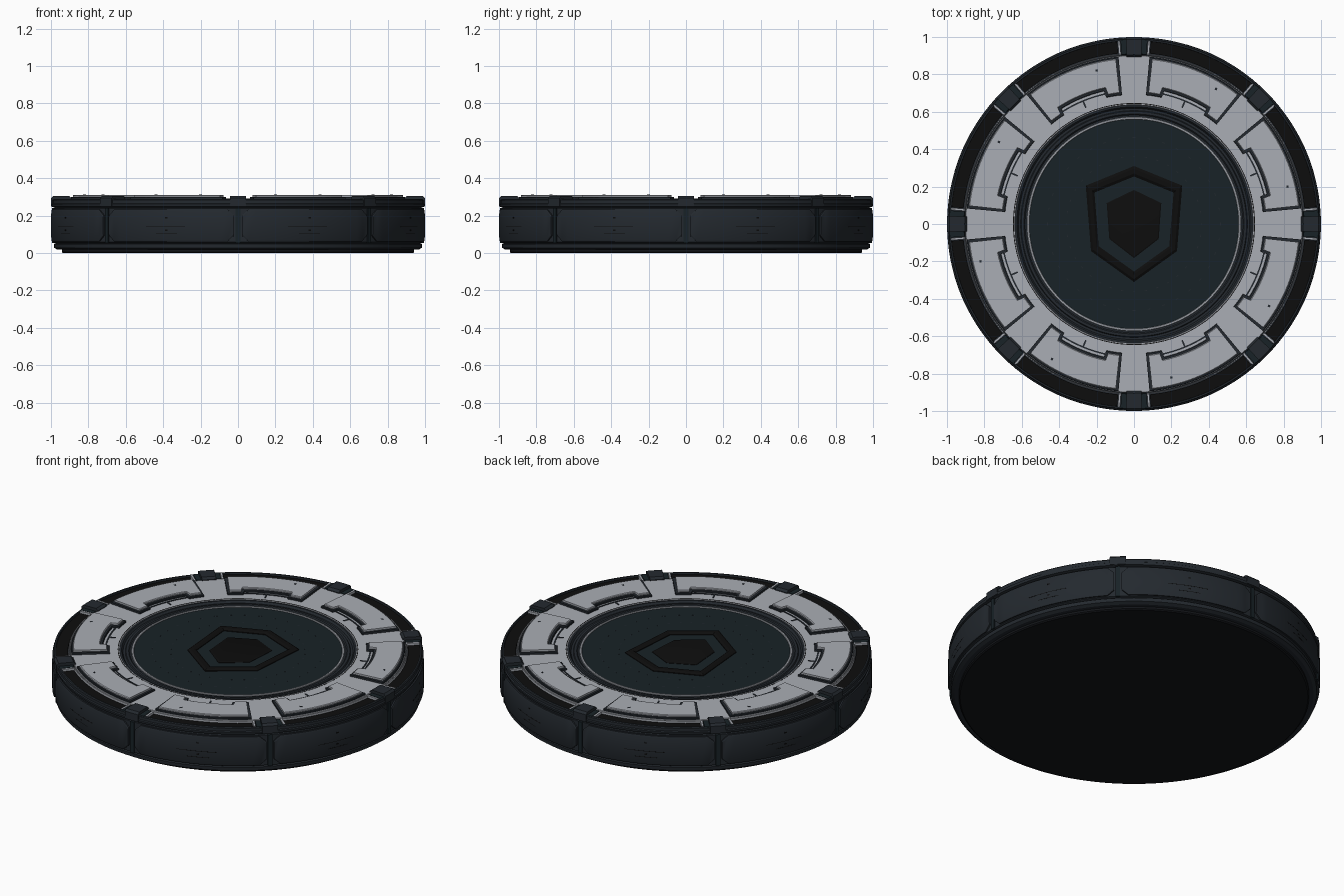
import bpy, bmesh, math
from math import radians, cos, sin

if "Cube" in bpy.data.objects:
    bpy.data.objects.remove(bpy.data.objects["Cube"])


def material(name, rgb):
    m = bpy.data.materials.new(name)
    m.diffuse_color = (*rgb, 1)
    m.use_nodes = True
    m.node_tree.nodes["Principled BSDF"].inputs["Base Color"].default_value = m.diffuse_color
    return m


BODY = material("gunmetal", (0.017, 0.022, 0.028))
DISC = material("dark_teal", (0.009, 0.016, 0.020))
BLACK = material("black", (0.004, 0.004, 0.004))
LIGHT = material("light_grey", (0.40, 0.42, 0.46))
BASE = material("base_dark", (0.006, 0.007, 0.009))


def finish(name, bm, mat):
    bmesh.ops.remove_doubles(bm, verts=bm.verts, dist=1e-5)
    bmesh.ops.recalc_face_normals(bm, faces=bm.faces)
    me = bpy.data.meshes.new(name)
    bm.to_mesh(me)
    bm.free()
    me.materials.append(mat)
    ob = bpy.data.objects.new(name, me)
    bpy.context.collection.objects.link(ob)
    bpy.ops.object.select_all(action='DESELECT')
    ob.select_set(True)
    bpy.context.view_layer.objects.active = ob
    bpy.ops.object.shade_smooth_by_angle(angle=radians(25))
    return ob


def skin(bm, stations, closed=False):
    """Join (angle, [(r, z), ...]) cross-sections around the z axis."""
    rings = [[bm.verts.new((r * cos(radians(a)), r * sin(radians(a)), z)) for r, z in sec]
             for a, sec in stations]
    n = len(rings[0])
    pairs = list(zip(rings, rings[1:])) + ([(rings[-1], rings[0])] if closed else [])
    for p, q in pairs:
        for i in range(n):
            j = (i + 1) % n
            bm.faces.new((p[i], p[j], q[j], q[i]))
    if not closed:
        bm.faces.new(rings[0])
        bm.faces.new(rings[-1][::-1])


def lathe(name, profile, mat, steps=144):
    bm = bmesh.new()
    skin(bm, [(360 * i / steps, profile) for i in range(steps)], True)
    return finish(name, bm, mat)


def radial(name, pieces, mat, count=8, start=22.5):
    """Repeat groups of angular pieces evenly around the rim."""
    bm = bmesh.new()
    for k in range(count):
        off = start + 360 * k / count
        for stations in pieces:
            skin(bm, [(a + off, s) for a, s in stations])
    return finish(name, bm, mat)


def span(a0, a1, step=2.5):
    n = max(1, math.ceil((a1 - a0) / step))
    return [a0 + (a1 - a0) * i / n for i in range(n + 1)]


def box(r0, r1, z0, z1, c=0):
    return [(r0, z0), (r1, z0), (r1, z1 - c), (r1 - c, z1), (r0 + c, z1), (r0, z1 - c)] if c \
        else [(r0, z0), (r1, z0), (r1, z1), (r0, z1)]


def arc(a0, a1, *b):
    return [(a, box(*b)) for a in span(a0, a1)]


def ring(name, mat, *b):
    return lathe(name, box(*b), mat)


# Solid drum with stepped foot and upper rim
lathe("base_foot", [(0, 0), (0.935, 0), (0.942, 0.006), (0.942, 0.025), (0, 0.025)], BASE)
lathe("drum_body", [(0, 0.018), (0.965, 0.018), (0.983, 0.028), (0.985, 0.048), (0.975, 0.052),
                    (0.988, 0.058), (0.988, 0.238), (0.98, 0.243), (0.995, 0.248), (0.998, 0.256),
                    (0.998, 0.262), (0.992, 0.266), (0.992, 0.283), (0.988, 0.288), (0.98, 0.288),
                    (0.978, 0.268), (0, 0.268)], BODY)

# Side panels with clipped corners, and the posts between them
panel = []
for a in (-21.3, -19.2, *span(-17, 17), 19.2, 21.3):
    e = 0.032 * max(0, abs(a) - 19.2) / 2.1
    panel.append((a, [(0.98, 0.062 + e), (0.996, 0.062 + e), (0.9995, 0.070 + e),
                      (0.9995, 0.225 - e), (0.996, 0.233 - e), (0.98, 0.233 - e)]))
radial("side_panels", [panel], BODY)
radial("side_posts", [arc(-0.7, 0.7, 0.98, 0.995, 0.055, 0.24)], DISC, start=0)
radial("side_panel_marks", [arc(-7, 6, 0.99, 1.0, 0.139, 0.142), arc(-3.5, 3.5, 0.99, 1.0, 0.104, 0.107),
                            arc(-0.4, 0.4, 0.99, 1.0, 0.186, 0.193),
                            arc(-0.4, 0.4, 0.99, 1.0, 0.119, 0.126)], BLACK)

# Outer black channels, their pale borders and the rim clips
radial("rim_channels", [arc(-17.2, 17.2, 0.915, 0.979, 0.26, 0.278)], BLACK)
radial("channel_borders", [arc(-17.9, 17.9, 0.906, 0.911, 0.26, 0.288),
                           arc(-18.1, -17.4, 0.906, 0.979, 0.26, 0.289),
                           arc(17.4, 18.1, 0.906, 0.979, 0.26, 0.289)], LIGHT)
radial("rim_blocks", [arc(-4.2, 4.2, 0.906, 0.99, 0.26, 0.289, 0.003)], DISC, start=0)
radial("rim_clips", [arc(-2.5, 2.5, 0.893, 0.9995, 0.25, 0.306, 0.012)], BODY, start=0)

# Pale deck ring with dark edge steps
ring("deck_ring", LIGHT, 0.637, 0.902, 0.255, 0.290, 0.002)
ring("deck_seam", BLACK, 0.643, 0.647, 0.28, 0.2908)


# Raised deck plates, notched on the inner side, over dark skirts
def plate(half, notch, r_end, r_mid, r_out, z0, z1, c):
    st = [(a, r_end) for a in span(-half, -notch)] + [(a, r_mid) for a in span(-notch + .5, notch - .5)] \
        + [(a, r_end) for a in span(notch, half)]
    return [(a, box(r, r_out, z0, z1, c)) for a, r in st]


radial("deck_plate_skirts", [plate(17.2, 10.2, 0.692, 0.728, 0.898, 0.28, 0.301, 0.003)], BODY)
radial("deck_plates", [plate(16.2, 11.2, 0.704, 0.742, 0.888, 0.295, 0.3115, 0.004)], LIGHT)
radial("deck_slots", [arc(-10, 10, 0.708, 0.716, 0.28, 0.293),
                      arc(-0.35, 0.35, 0.672, 0.708, 0.28, 0.2925)], BODY)
radial("deck_bolts", [arc(-9.2, -8.4, 0.839, 0.851, 0.30, 0.3125)], BODY)

# Recessed trench, pale trim ring and centre disc
lathe("inner_trench", [(0.572, 0.255), (0.637, 0.255), (0.637, 0.288), (0.626, 0.288), (0.618, 0.276),
                       (0.606, 0.276), (0.602, 0.282), (0.588, 0.282), (0.582, 0.276), (0.572, 0.276)], BODY)
ring("trim_ring", LIGHT, 0.560, 0.572, 0.255, 0.283, 0.002)
lathe("centre_disc", [(0, 0.255), (0.56, 0.255), (0.56, 0.278), (0, 0.278)], DISC)
radial("disc_dashes", [arc(-1, 1, r, r + 0.004, 0.27, 0.2787) for r in (0.36, 0.46)], BODY, 36, 0)


# Six-sided centre plate: bevelled frame around a flat core
def hexagon(h, w, top, w2, low):
    return [(0, h), (w, top), (w2, -low), (0, -h), (-w2, -low), (-w, top)]


def scaled(pts, s):
    return [(x * s, y * s) for x, y in pts]


def stack(name, loops, mat, wrap):
    bm = bmesh.new()
    rings = [[bm.verts.new((x, y, z)) for x, y in pts] for pts, z in loops]
    for p, q in list(zip(rings, rings[1:])) + ([(rings[-1], rings[0])] if wrap else []):
        for i in range(6):
            bm.faces.new((p[i], p[i - 1], q[i - 1], q[i]))
    if not wrap:
        bm.faces.new(rings[-1])
        bm.faces.new(rings[0])
    finish(name, bm, mat)


outer = hexagon(0.31, 0.258, 0.205, 0.230, 0.145)
core = hexagon(0.182, 0.146, 0.112, 0.132, 0.080)
stack("centre_frame", [(outer, 0.27), (outer, 0.282), (scaled(outer, 0.95), 0.290),
                       (scaled(outer, 0.87), 0.290), (scaled(outer, 0.82), 0.282),
                       (scaled(outer, 0.82), 0.27)], BLACK, True)
stack("centre_core", [(core, 0.27), (core, 0.280), (scaled(core, 0.96), 0.283)], BLACK, False)
